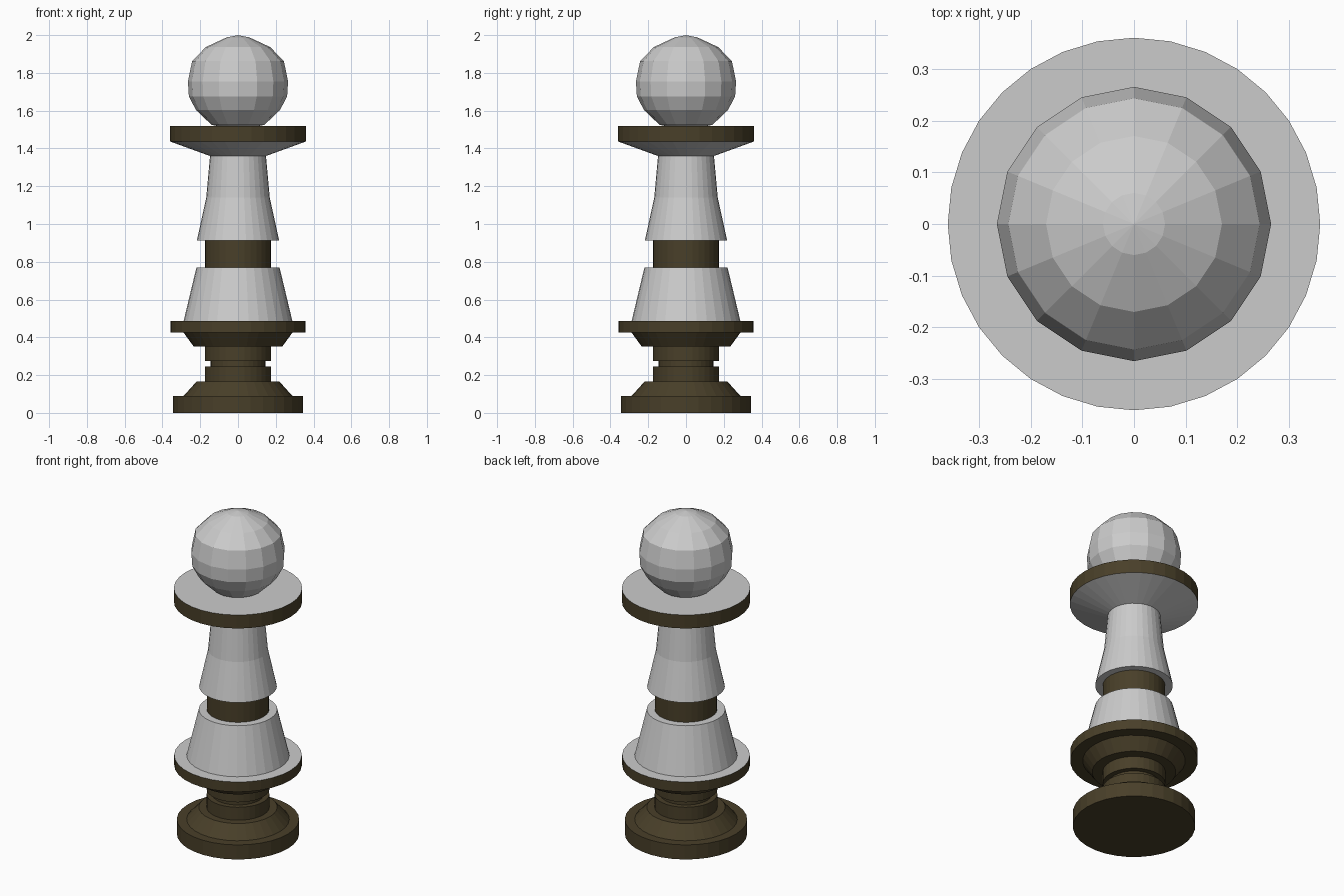
import bpy
import bmesh
from math import cos, sin, tau

if "Cube" in bpy.data.objects:
    bpy.data.objects.remove(bpy.data.objects["Cube"])

dark = bpy.data.materials.new("dark_wood")
dark.diffuse_color = (0.066, 0.05, 0.022, 1)
dark.use_nodes = True
dark.node_tree.nodes["Principled BSDF"].inputs["Base Color"].default_value = dark.diffuse_color


def lathe(name, profile, sides=32, mat=None):
    """Revolve (radius, height) points, listed bottom to top, about z."""
    bm = bmesh.new()
    rings = []
    for r, z in profile:
        if r == 0:
            rings.append([bm.verts.new((0, 0, z))] * sides)
        else:
            rings.append([bm.verts.new((r * cos(tau * i / sides), r * sin(tau * i / sides), z))
                          for i in range(sides)])
    for low, high in zip(rings, rings[1:]):
        for i in range(sides):
            j = (i + 1) % sides
            corners = dict.fromkeys((low[i], low[j], high[j], high[i]))
            bm.faces.new(list(corners))
    mesh = bpy.data.meshes.new(name)
    bm.to_mesh(mesh)
    bm.free()
    obj = bpy.data.objects.new(name, mesh)
    bpy.context.collection.objects.link(obj)
    if mat:
        mesh.materials.append(mat)
    return obj


# Dark foot: stepped base, grooved post, flared underside and rim
lathe("base", [(0, 0), (0.343, 0), (0.343, 0.09), (0.288, 0.09), (0.22, 0.165), (0.176, 0.165)], mat=dark)
lathe("grooved_post", [(0.176, 0.165), (0.176, 0.245), (0.145, 0.245), (0.145, 0.276),
                       (0.176, 0.276), (0.176, 0.352)], mat=dark)
lathe("lower_collar", [(0.176, 0.352), (0.235, 0.352), (0.288, 0.425), (0.358, 0.425), (0.358, 0.486)], mat=dark)

# Grey lower body with the ledge around it
lathe("lower_body", [(0.358, 0.486), (0.288, 0.486), (0.22, 0.77), (0.175, 0.77)])

# Dark waist band
lathe("waist", [(0.175, 0.77), (0.175, 0.912)], mat=dark)

# Grey upper body flaring out under the top collar
lathe("upper_body", [(0.175, 0.912), (0.218, 0.912), (0.168, 1.14), (0.148, 1.36), (0.36, 1.437)])

# Top collar: dark rim and grey top
lathe("top_collar_rim", [(0.36, 1.437), (0.36, 1.52)], mat=dark)
lathe("top_collar_plate", [(0.36, 1.52), (0, 1.52)])

# Faceted ball head
lathe("head", [(0, 1.495), (0.14, 1.525), (0.222, 1.603), (0.26, 1.675), (0.265, 1.755),
               (0.243, 1.862), (0.17, 1.937), (0.06, 1.988), (0, 2.0)], sides=16)
